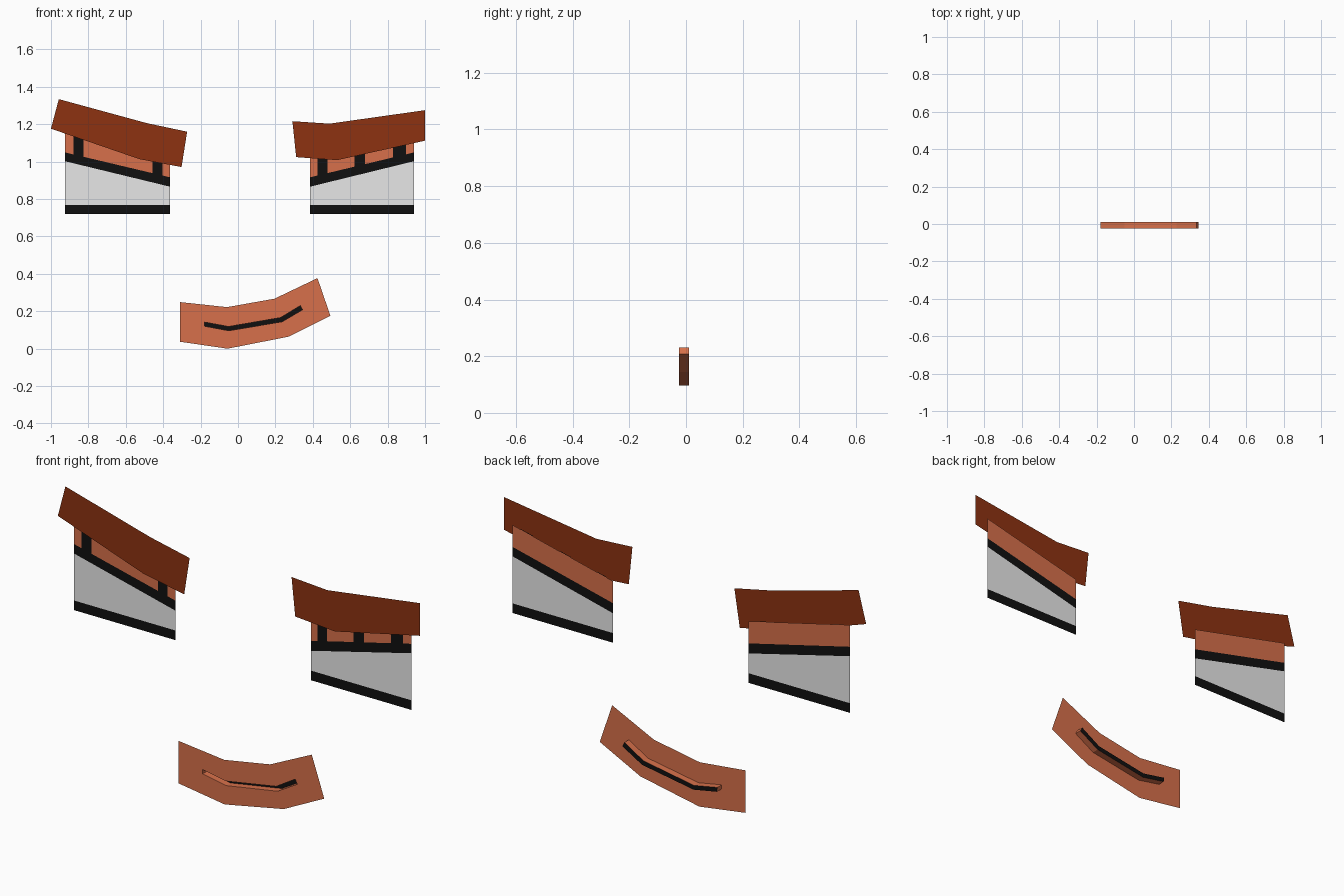
import bpy

if "Cube" in bpy.data.objects:
    bpy.data.objects.remove(bpy.data.objects["Cube"])


def material(name, rgb):
    m = bpy.data.materials.new(name)
    m.diffuse_color = (*rgb, 1)
    m.use_nodes = True
    m.node_tree.nodes["Principled BSDF"].inputs["Base Color"].default_value = m.diffuse_color
    return m


ORANGE = material("burnt_orange", (0.68, 0.162, 0.069))
BROWN = material("red_brown", (0.266, 0.032, 0.0056))
GREY = material("light_grey", (0.8, 0.8, 0.8))
BLACK = material("black", (0.005, 0.005, 0.005))


def build(name, verts, faces, mats, indices=None):
    me = bpy.data.meshes.new(name)
    me.from_pydata(verts, [], faces)
    for m in mats:
        me.materials.append(m)
    for p, i in zip(me.polygons, indices or [0] * len(faces)):
        p.material_index = i
    ob = bpy.data.objects.new(name, me)
    bpy.context.collection.objects.link(ob)
    return ob


def strip(name, top, bottom, y, mat):
    """Flat sheet facing the front, between two left-to-right outlines."""
    n = len(top)
    verts = [(x, y, z) for x, z in bottom + top]
    faces = [(i, i + 1, n + i + 1, n + i) for i in range(n - 1)]
    return build(name, verts, faces, [mat])


# Eyes: stacked bands on a flat sheet, sloping down toward the nose
EYE_Y, POST_Y, BROW_Y, MOUTH_Y = 0.025, 0.021, 0.007, -0.025
OUTER = [0.719, 0.767, 1.002, 1.049, 1.158]
INNER = [0.719, 0.767, 0.866, 0.916, 1.026]


def eye(side, x_left, x_right, left, right, posts):
    verts = [p for zl, zr in zip(left, right)
             for p in ((x_left, EYE_Y, zl), (x_right, EYE_Y, zr))]
    faces = [(2 * i, 2 * i + 1, 2 * i + 3, 2 * i + 2) for i in range(4)]
    build(side + "_eye", verts, faces, [BLACK, GREY, ORANGE], [0, 1, 0, 2])

    def level(k, x):
        t = (x - x_left) / (x_right - x_left)
        return left[k] + t * (right[k] - left[k])

    # Dark lashes between the lid line and the brow
    for i, (a, b) in enumerate(posts):
        strip(f"{side}_lash_{i + 1}", [(a, level(4, a)), (b, level(4, b))],
              [(a, level(3, a)), (b, level(3, b))], POST_Y, BLACK)


eye("left", -0.924, -0.363, OUTER, INNER, [(-0.88, -0.825), (-0.457, -0.403)])
eye("right", 0.385, 0.94, INNER, OUTER,
    [(0.425, 0.478), (0.622, 0.68), (0.83, 0.897)])

# Brows
strip("left_brow", [(-0.958, 1.334), (-0.489, 1.206), (-0.272, 1.16)],
      [(-1.0, 1.176), (-0.526, 1.013), (-0.302, 0.971)], BROW_Y, BROWN)
strip("right_brow", [(0.291, 1.216), (0.489, 1.203), (1.0, 1.275)],
      [(0.311, 1.024), (0.53, 1.008), (1.0, 1.112)], BROW_Y, BROWN)

# Mouth: flat sheet with a slit pushed back to a dark floor
top = [(-0.31, 0.249), (-0.059, 0.222), (0.195, 0.267), (0.425, 0.377)]
bottom = [(-0.31, 0.037), (-0.056, 0.0), (0.27, 0.064), (0.494, 0.176)]
slit = [(-0.179, 0.131), (-0.05, 0.107), (0.232, 0.155), (0.339, 0.219)]
H, BACK_Y = 0.011, 0.01
tilt = [0.001, 0.001, 0.004, 0.006]
slit_top = [(x - t, z + H) for (x, z), t in zip(slit, tilt)]
slit_bottom = [(x + t, z - H) for (x, z), t in zip(slit, tilt)]
ring = bottom + top[::-1]
hole = slit_bottom + slit_top[::-1]
verts = ([(x, MOUTH_Y, z) for x, z in ring] + [(x, MOUTH_Y, z) for x, z in hole]
         + [(x, BACK_Y, z) for x, z in hole])
faces, idx = [], []
for i in range(8):
    j = (i + 1) % 8
    faces += [(i, j, 8 + j, 8 + i), (8 + i, 8 + j, 16 + j, 16 + i)]
    idx += [0, 0]
for i in range(3):
    faces.append((16 + i, 17 + i, 22 - i, 23 - i))
    idx.append(1)
build("mouth", verts, faces, [ORANGE, BLACK], idx)
